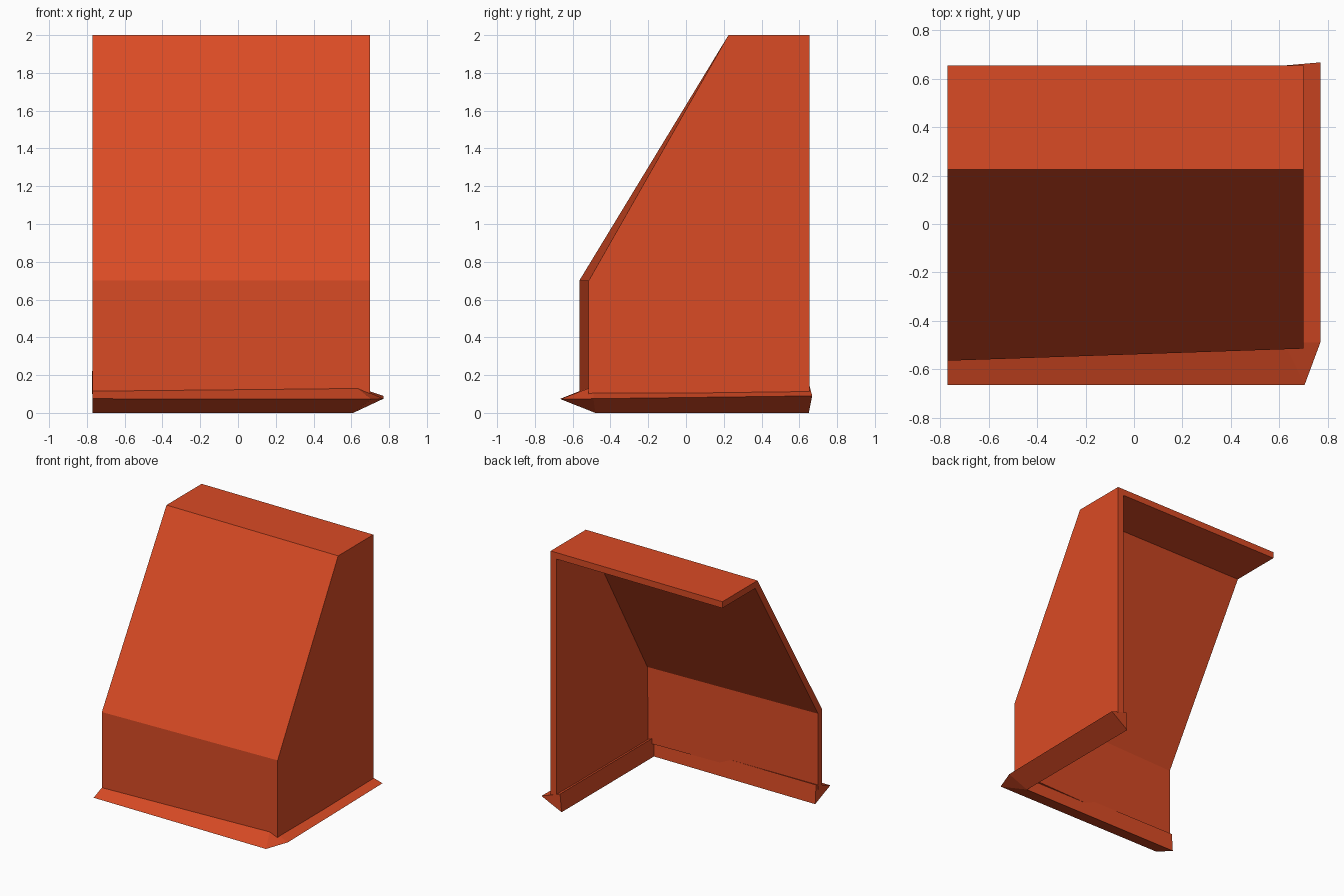
import bpy
import bmesh

cube = bpy.data.objects.get("Cube")
if cube:
    bpy.data.objects.remove(cube, do_unlink=True)

# Single painted colour
ORANGE = (0.70, 0.07, 0.018, 1)
paint = bpy.data.materials.new("orange paint")
paint.use_nodes = True
paint.diffuse_color = ORANGE
paint.node_tree.nodes["Principled BSDF"].inputs["Base Color"].default_value = ORANGE


def loft(name, sections, closed, caps):
    """Bridge matching cross-sections; cap the chosen section indices."""
    bm = bmesh.new()
    rings = [[bm.verts.new(p) for p in s] for s in sections]
    count = len(rings[0])
    for a, b in zip(rings, rings[1:]):
        for i in range(count if closed else count - 1):
            j = (i + 1) % count
            bm.faces.new((a[i], b[i], b[j], a[j]))
    for i in caps:
        bm.faces.new(rings[i])
    bmesh.ops.recalc_face_normals(bm, faces=bm.faces)
    mesh = bpy.data.meshes.new(name)
    bm.to_mesh(mesh)
    bm.free()
    mesh.materials.append(paint)
    obj = bpy.data.objects.new(name, mesh)
    bpy.context.collection.objects.link(obj)
    return obj


LEFT, RIGHT, BACK = -0.77, 0.70, 0.655


# Hood: front, slope and roof panels plus one side wall, open elsewhere
def hood_profile(x, front):
    return [(x, front, 0.10), (x, front, 0.70), (x, 0.225, 2.0), (x, BACK, 2.0)]


bm = bmesh.new()
open_end = [bm.verts.new(p) for p in hood_profile(LEFT, -0.565)]
wall_end = [bm.verts.new(p) for p in hood_profile(RIGHT, -0.515)]
for i in range(3):
    bm.faces.new((open_end[i], wall_end[i], wall_end[i + 1], open_end[i + 1]))
back_foot = bm.verts.new((RIGHT, BACK, 0.10))
bm.faces.new([back_foot] + wall_end[::-1])
# Orient outwards: the front panel must face -y
bmesh.ops.recalc_face_normals(bm, faces=bm.faces)
bm.faces.ensure_lookup_table()
bm.normal_update()
if bm.faces[0].normal.y > 0:
    bmesh.ops.reverse_faces(bm, faces=bm.faces)
mesh = bpy.data.meshes.new("hood_shell")
bm.to_mesh(mesh)
bm.free()
mesh.materials.append(paint)
hood = bpy.data.objects.new("hood_shell", mesh)
bpy.context.collection.objects.link(hood)
thick = hood.modifiers.new("wall thickness", 'SOLIDIFY')
thick.thickness = 0.05
thick.offset = -1
thick.use_even_offset = True
thick.use_quality_normals = True

# Base skirt: triangular moulding (inner foot, outer tip, inner top)
inner_corner = [(0.61, -0.48, 0), (0.62, -0.49, 0.14)]
skirt_path = [
    [(LEFT, -0.48, 0), (LEFT, -0.665, 0.075), (LEFT, -0.49, 0.145)],
    [inner_corner[0], (0.705, -0.665, 0.073), inner_corner[1]],
    [inner_corner[0], (0.77, -0.49, 0.075), inner_corner[1]],
    [(0.61, 0.65, 0), (0.77, 0.668, 0.09), (0.62, BACK, 0.14)],
]
bm = bmesh.new()
rings = [[bm.verts.new(p) for p in s] for s in skirt_path]
for a, b in zip(rings, rings[1:]):
    for i in range(3):
        bm.faces.new((a[i], b[i], b[(i + 1) % 3], a[(i + 1) % 3]))
bm.faces.new(rings[0])
bm.faces.new(rings[-1])
# Weld the mitred inner corner
bmesh.ops.remove_doubles(bm, verts=bm.verts, dist=0.001)
bmesh.ops.recalc_face_normals(bm, faces=bm.faces)
mesh = bpy.data.meshes.new("base_skirt")
bm.to_mesh(mesh)
bm.free()
mesh.materials.append(paint)
skirt = bpy.data.objects.new("base_skirt", mesh)
bpy.context.collection.objects.link(skirt)
